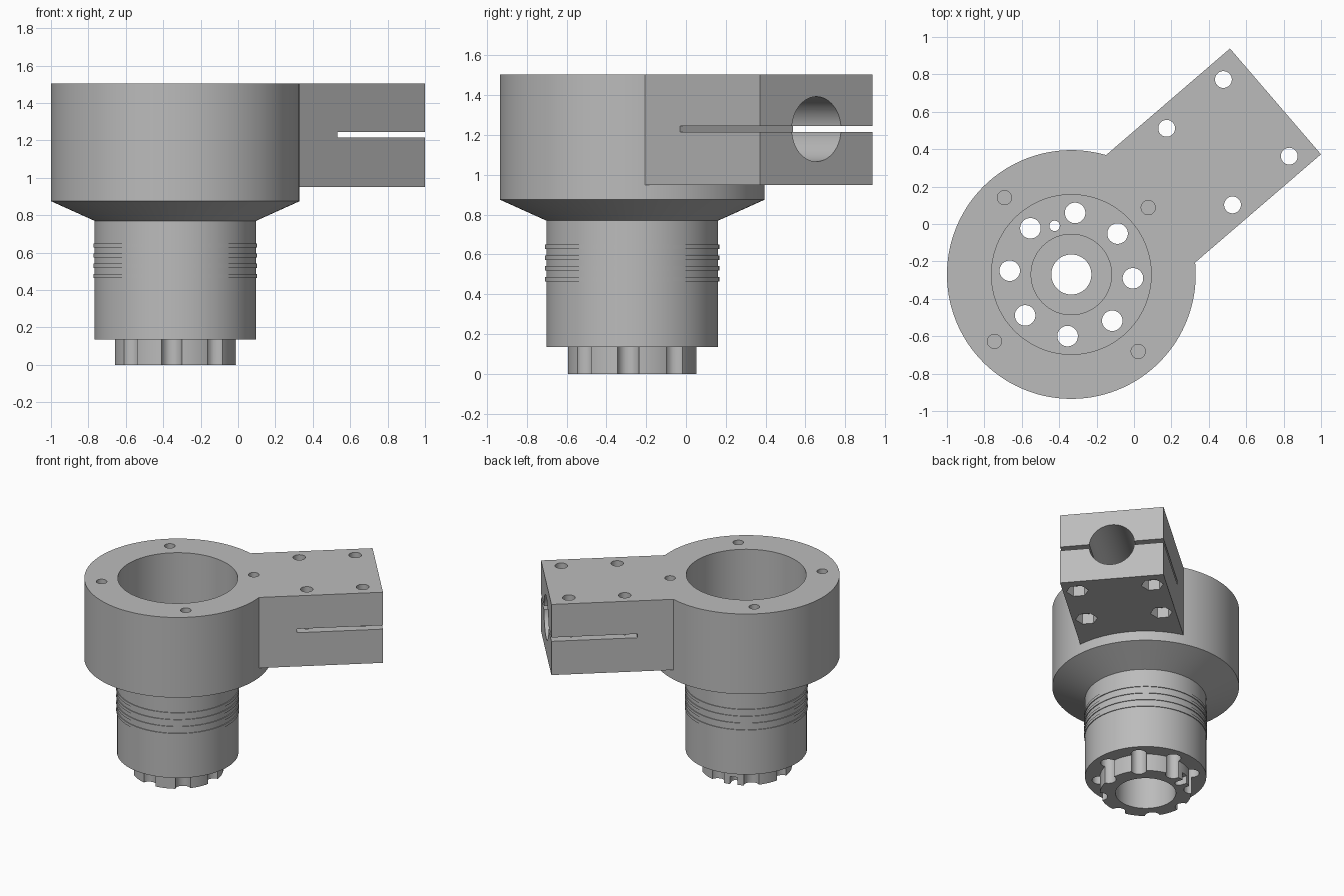
import bpy, bmesh
from math import radians, cos, sin
from mathutils import Matrix

cube = bpy.data.objects.get("Cube")
if cube:
    bpy.data.objects.remove(cube)

# Single grey material
grey = bpy.data.materials.new("plain grey")
grey.use_nodes = True
COLOUR = (0.5, 0.5, 0.5, 1)
grey.diffuse_color = COLOUR
grey.node_tree.nodes["Principled BSDF"].inputs["Base Color"].default_value = COLOUR

TOP = 1.505
ARM_END = 1.431
ARM_Z = 1.23


def finish(name, bm):
    bmesh.ops.recalc_face_normals(bm, faces=bm.faces)
    mesh = bpy.data.meshes.new(name)
    bm.to_mesh(mesh)
    bm.free()
    mesh.materials.append(grey)
    ob = bpy.data.objects.new(name, mesh)
    bpy.context.scene.collection.objects.link(ob)
    return ob


def lathe(name, profile, steps=128):
    """Revolve a closed (radius, height) outline about z."""
    bm = bmesh.new()
    rings = [[bm.verts.new((r * cos(radians(360 * i / steps)),
                            r * sin(radians(360 * i / steps)), z))
              for r, z in profile] for i in range(steps)]
    n = len(profile)
    for i in range(steps):
        a, b = rings[i], rings[(i + 1) % steps]
        for j in range(n):
            k = (j + 1) % n
            bm.faces.new((a[j], b[j], b[k], a[k]))
    return finish(name, bm)


def box(name, x0, x1, y0, y1, z0, z1):
    bm = bmesh.new()
    place = (Matrix.Translation(((x0 + x1) / 2, (y0 + y1) / 2, (z0 + z1) / 2))
             @ Matrix.Diagonal((x1 - x0, y1 - y0, z1 - z0, 1)))
    bmesh.ops.create_cube(bm, size=1, matrix=place)
    return finish(name, bm)


def rod(name, x, y, z0, z1, r, sides=32):
    bm = bmesh.new()
    bmesh.ops.create_cone(bm, cap_ends=True, segments=sides, radius1=r, radius2=r,
                          depth=z1 - z0, matrix=Matrix.Translation((x, y, (z0 + z1) / 2)))
    return finish(name, bm)


def combine(target, tool, operation):
    tool.hide_render = True
    mod = target.modifiers.new("combine", 'BOOLEAN')
    mod.operation = operation
    mod.solver = 'EXACT'
    mod.object = tool
    bpy.context.view_layer.objects.active = target
    bpy.ops.object.modifier_apply(modifier=mod.name)
    bpy.data.objects.remove(tool)


def cut(target, tool):
    combine(target, tool, 'DIFFERENCE')


# Hub: wide cup, cone, ribbed neck and end ring, with stepped bore
outline = [(0.215, 0), (0.325, 0), (0.325, 0.135), (0.432, 0.135)]
for i in range(4):
    z = 0.465 + 0.054 * i
    outline += [(0.432, z), (0.438, z), (0.438, z + 0.022), (0.432, z + 0.022)]
outline += [(0.432, 0.77), (0.665, 0.875), (0.665, TOP), (0.427, TOP), (0.427, 0.87),
            (0.215, 0.87), (0.215, 0.45), (0.107, 0.45), (0.107, 0.25), (0.215, 0.25)]
body = lathe("clamp_mount", outline)

# Clamp arm joined to the hub wall
combine(body, box("arm", 0.5, ARM_END, -0.383, 0.363, 0.95, TOP), 'UNION')

# Ring of long holes that scallop the end ring
for i in range(8):
    a = radians(0.8 + 45 * i)
    cut(body, rod("long_hole", 0.33 * cos(a), 0.33 * sin(a), -0.1, 1, 0.055))

# Small pin hole with a short outward slot at the bottom
a = radians(68.3)
cut(body, rod("pin_hole", 0.275 * cos(a), 0.275 * sin(a), -0.1, 1, 0.028))
slot = box("pin_slot", 0.275, 0.4, -0.028, 0.028, -0.1, 0.06)
slot.data.transform(Matrix.Rotation(a, 4, 'Z'))
cut(body, slot)

# Blind screw holes in the rim
for i in range(4):
    a = radians(0.3 + 90 * i)
    cut(body, rod("screw_hole", 0.545 * cos(a), 0.545 * sin(a), TOP - 0.25, TOP + 0.1, 0.038))

# Horizontal clamp bore and slit in the arm
bore = rod("clamp_bore", 0, 0, 0.815, ARM_END + 0.1, 0.163, 64)
bore.data.transform(Matrix.Translation((0, -0.01, ARM_Z)) @ Matrix.Rotation(radians(90), 4, 'Y'))
cut(body, bore)
cut(body, box("clamp_slit", 0.815, ARM_END + 0.1, -0.6, 0.6, ARM_Z - 0.015, ARM_Z + 0.015))

# Clamp bolt holes with hexagonal nut pockets underneath
for x in (0.896, 1.296):
    for y in (-0.28, 0.26):
        cut(body, rod("bolt_hole", x, y, 0.8, TOP + 0.1, 0.045))
        cut(body, rod("nut_pocket", x, y, 0.8, 1.03, 0.08, 6))

# Turn the arm to its diagonal and centre the whole part
body.data.transform(Matrix.Translation((-0.335, -0.27, 0)) @ Matrix.Rotation(radians(40.7), 4, 'Z'))
bpy.ops.object.select_all(action='DESELECT')
body.select_set(True)
bpy.context.view_layer.objects.active = body
bpy.ops.object.shade_smooth_by_angle(angle=radians(25))
